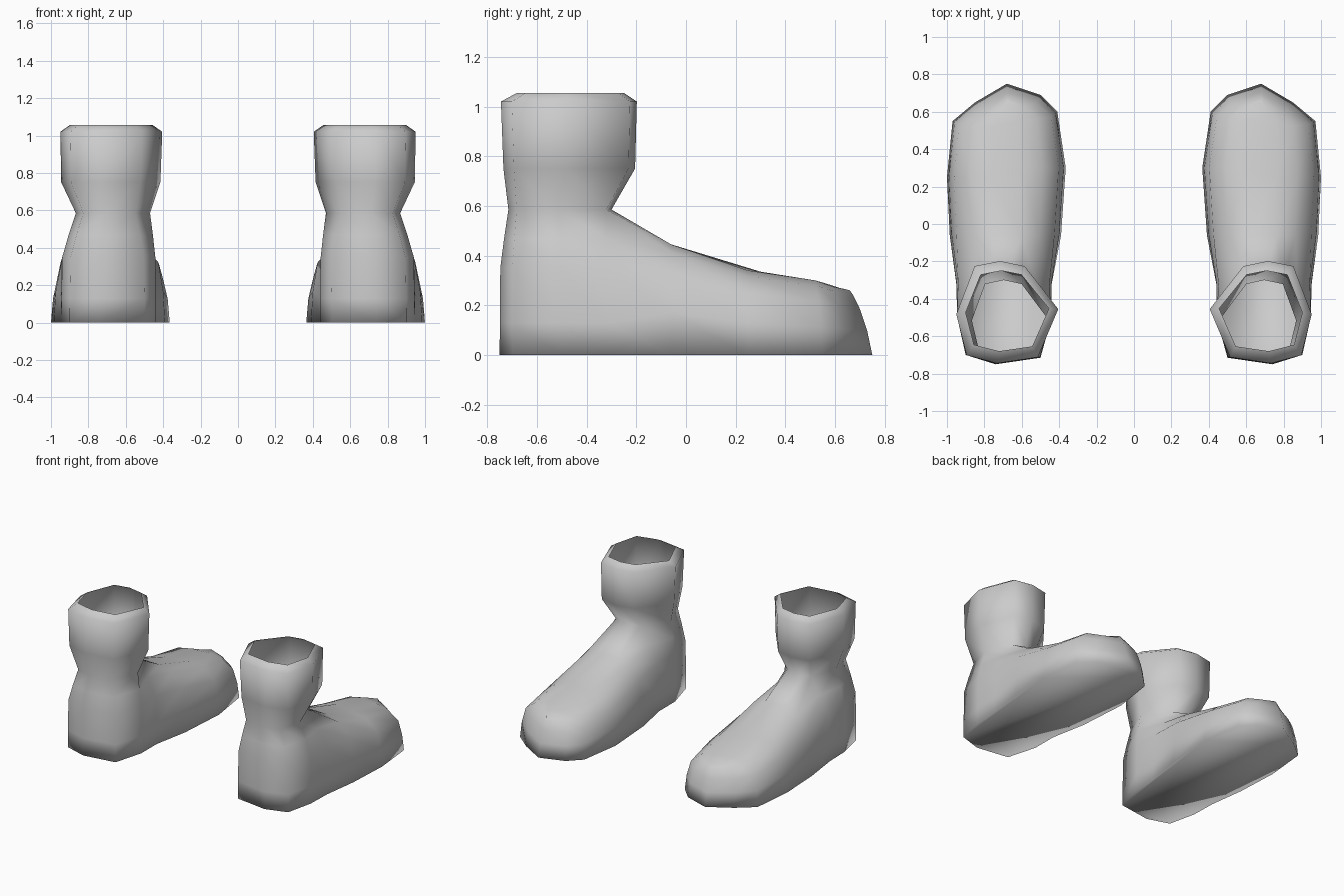
import bpy
import bmesh

cube = bpy.data.objects.get("Cube")
if cube:
    bpy.data.objects.remove(cube, do_unlink=True)

grey = bpy.data.materials.new("warm_grey")
grey.use_nodes = True
COLOUR = (0.6, 0.6, 0.6, 1)
grey.diffuse_color = COLOUR
grey.node_tree.nodes["Principled BSDF"].inputs["Base Color"].default_value = COLOUR

# Sole outline from toe tip, along the outer side, round the heel, back inside:
# x, y, height of the upper above it
SOLE = [(.68, .75, .26), (.85, .65, .275), (.97, .55, .30), (1, .25, .34), (.985, -.06, .445),
        (.95, -.32, 0), (.945, -.5, 0), (.90, -.70, 0), (.74, -.75, 0), (.50, -.715, 0),
        (.44, -.5, 0), (.44, -.32, 0),
        (.39, -.06, .445), (.365, .30, .335), (.41, .60, .29), (.50, .69, .27)]
HEEL_FIRST, HEEL_LAST = 5, 11

# Shaft cross-section in a unit square; the last point is the front centre
OCTAGON = [(.82, .95), (1, .48), (.9, .08), (.6, 0), (.2, .06), (0, .53), (.33, .95), (.57, 1)]

# Shaft rings: x range, y range, height
SHAFT = [(.47, .867, -.715, -.30, .585), (.415, .945, -.735, -.205, .75),
         (.405, .95, -.745, -.198, 1.02), (.455, .90, -.68, -.25, 1.055)]

# Foot levels: height share, x scale, toe scale, heel height share, heel blend to ankle
LEVELS = [(0, 1, 1, 0, 0), (.38, .965, .93, .22, .01), (.72, .88, .83, .6, .07),
          (.93, .6, .74, .8, .5), (1, .27, .70, 1, 1)]


def shaft_ring(x0, x1, y0, y1, z):
    return [(x0 + u * (x1 - x0), y0 + v * (y1 - y0), z) for u, v in OCTAGON]


def foot_ring(share, sx, sy, heel_share, blend):
    ankle = shaft_ring(*SHAFT[0])
    ring = []
    for i, (x, y, h) in enumerate(SOLE):
        if HEEL_FIRST <= i <= HEEL_LAST:
            ax, ay, az = ankle[i - HEEL_FIRST]
            ring.append((x + (ax - x) * blend, y + (ay - y) * blend, az * heel_share))
        else:
            toe_y = .45 + (y - .45) * sy if y > .45 else y
            ring.append((.68 + (x - .68) * sx, toe_y, h * share))
    return ring


def bridge(bm, low, high):
    n = len(low)
    for i in range(n):
        j = (i + 1) % n
        bm.faces.new((low[i], low[j], high[j], high[i]))


def build_boot(name, side):
    bm = bmesh.new()

    def add(points):
        return [bm.verts.new((side * x, y, z)) for x, y, z in points]

    # Foot walls and sole
    rings = [add(foot_ring(*level)) for level in LEVELS]
    for low, high in zip(rings, rings[1:]):
        bridge(bm, low, high)
    bm.faces.new(rings[0])

    # Instep, closed across the top
    top = rings[-1]
    n = len(top)
    bm.faces.new((top[0], top[1], top[-1]))
    for i in range(1, HEEL_FIRST - 1):
        bm.faces.new((top[i], top[i + 1], top[n - i - 1], top[n - i]))
    front = add([shaft_ring(*SHAFT[0])[-1]])[0]
    outer, inner = top[HEEL_FIRST - 1], top[HEEL_LAST + 1]
    bm.faces.new((outer, top[HEEL_FIRST], front))
    bm.faces.new((outer, front, inner))
    bm.faces.new((inner, front, top[HEEL_LAST]))

    # Open shaft with an inturned rim
    low = top[HEEL_FIRST:HEEL_LAST + 1] + [front]
    for spec in SHAFT[1:]:
        high = add(shaft_ring(*spec))
        bridge(bm, low, high)
        low = high

    bmesh.ops.recalc_face_normals(bm, faces=bm.faces)
    for face in bm.faces:
        face.smooth = True
    mesh = bpy.data.meshes.new(name)
    bm.to_mesh(mesh)
    bm.free()
    mesh.materials.append(grey)
    bpy.context.collection.objects.link(bpy.data.objects.new(name, mesh))


build_boot("left_boot", 1)
build_boot("right_boot", -1)
